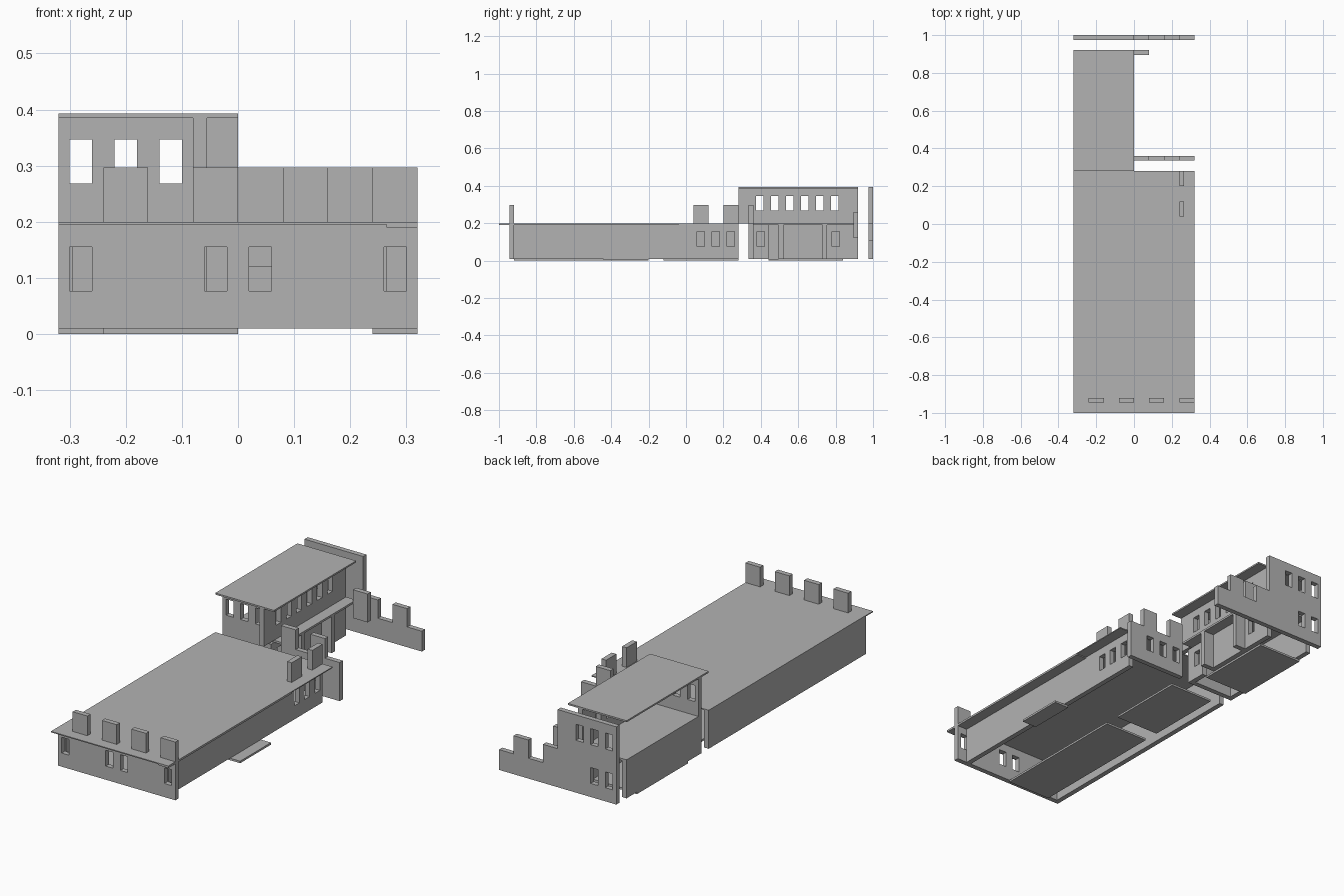
import bpy, bmesh
from mathutils import Vector

cube = bpy.data.objects.get("Cube")
if cube:
    bpy.data.objects.remove(cube, do_unlink=True)

stone = bpy.data.materials.new("plain grey")
stone.use_nodes = True
GREY = (0.45, 0.45, 0.45, 1)
stone.diffuse_color = GREY
stone.node_tree.nodes["Principled BSDF"].inputs["Base Color"].default_value = GREY

T = 0.025              # wall thickness
BASE = 0.01            # wall foot
EAVE = 0.2             # top of the lower storey
TOP = 0.385            # underside of the tower roof
MERLON = 0.297
LOW_WIN = (0.077, 0.155)
HIGH_WIN = (0.268, 0.347)


def finish(name, bm):
    bmesh.ops.recalc_face_normals(bm, faces=bm.faces)
    mesh = bpy.data.meshes.new(name)
    bm.to_mesh(mesh)
    bm.free()
    mesh.materials.append(stone)
    obj = bpy.data.objects.new(name, mesh)
    bpy.context.collection.objects.link(obj)
    return obj


def slab(name, x, y, z):
    bm = bmesh.new()
    bmesh.ops.create_cube(bm, size=1)
    for v in bm.verts:
        v.co = [lo + (c + 0.5) * (hi - lo) for c, (lo, hi) in zip(v.co, (x, y, z))]
    return finish(name, bm)


def wall(name, axis, start, solids, holes=()):
    """Wall along 'x' or 'y': union of rectangles (a0, a1, z0, z1) minus holes."""
    rects = list(solids) + list(holes)
    aa = sorted({a for r in rects for a in r[:2]})
    zz = sorted({z for r in rects for z in r[2:]})

    def inside(a, z, group):
        return any(r[0] < a < r[1] and r[2] < z < r[3] for r in group)

    def place(a, z):
        return (a, start, z) if axis == "x" else (start, a, z)

    bm = bmesh.new()
    for a0, a1 in zip(aa, aa[1:]):
        for z0, z1 in zip(zz, zz[1:]):
            a, z = (a0 + a1) / 2, (z0 + z1) / 2
            if inside(a, z, solids) and not inside(a, z, holes):
                corners = ((a0, z0), (a1, z0), (a1, z1), (a0, z1))
                bm.faces.new([bm.verts.new(place(*c)) for c in corners])
    bmesh.ops.remove_doubles(bm, verts=bm.verts, dist=0.0001)
    # Thicken the flat outline into a wall
    grown = bmesh.ops.extrude_face_region(bm, geom=bm.faces[:], use_keep_orig=True)
    move = Vector((0, T, 0)) if axis == "x" else Vector((T, 0, 0))
    new_verts = [g for g in grown["geom"] if isinstance(g, bmesh.types.BMVert)]
    bmesh.ops.translate(bm, verts=new_verts, vec=move)
    return finish(name, bm)


def windows(centres, heights):
    return [(c - 0.02, c + 0.02, *heights) for c in centres]


def merlons(starts, low, high):
    return [(s, s + 0.08, low, high) for s in starts]


# Long hall: walls, battlements and roof
wall("hall_front_wall", "x", -0.945,
     [(-0.32, 0.32, BASE, EAVE)] + merlons((-0.24, -0.08, 0.08, 0.24), EAVE, MERLON),
     windows((-0.28, -0.04, 0.04, 0.28), LOW_WIN))
wall("hall_right_wall", "y", -0.32, [(-0.92, 0.28, BASE, 0.195)])
wall("hall_left_wall", "y", 0.24,
     [(-0.92, 0.28, BASE, EAVE)] + merlons((0.04, 0.20), EAVE, MERLON),
     windows((0.08, 0.16, 0.24), LOW_WIN))
slab("hall_roof", (-0.32, 0.32), (-1, 0.28), (0.195, EAVE))
slab("porch_roof", (0.265, 0.32), (-1, -0.04), (0.19, 0.195))

# Floor plates
slab("hall_front_floor", (-0.24, 0), (-0.92, -0.2), (0, BASE))
slab("hall_back_floor", (-0.24, 0), (-0.12, 0.28), (0, BASE))
slab("porch_step", (0.24, 0.32), (-0.44, -0.2), (0, BASE))
slab("tower_floor", (-0.32, -0.08), (0.44, 0.84), (0, BASE))

# Battlemented yard wall beside the tower
wall("yard_wall", "x", 0.335,
     [(0, 0.32, BASE, EAVE)] + merlons((0, 0.16), EAVE, MERLON),
     windows((0.04, 0.12, 0.20), LOW_WIN))

# Tower: walls, balcony floor, fins and roof
bays = (-0.28, -0.20, -0.12)
wall("tower_front_wall", "x", 0.335, [(-0.32, -0.08, BASE, TOP)],
     windows(bays, HIGH_WIN))
wall("tower_right_wall", "y", -0.32, [(0.36, 0.92, BASE, 0.19)])
wall("tower_lower_left_wall", "y", -0.08,
     [(0.335, 0.92, BASE, 0.19)],
     windows((0.40, 0.80), LOW_WIN) + [(0.44, 0.495, BASE, 0.19)])
wall("tower_upper_left_wall", "y", -0.08, [(0.28, 0.92, EAVE, TOP)],
     windows([0.395 + 0.08 * i for i in range(6)], HIGH_WIN))
slab("balcony_floor", (-0.32, 0), (0.36, 0.92), (0.19, EAVE))
for i, y in enumerate((0.495, 0.73)):
    wall(f"balcony_fin_{i + 1}", "x", y, [(-0.055, 0, BASE, 0.19)])
slab("tower_roof", (-0.32, 0), (0.28, 0.92), (TOP, 0.393))
slab("hanging_panel", (0, 0.08), (0.895, 0.92), (0.12, 0.26))

# Stepped back wall
wall("back_wall", "x", 0.975,
     [(-0.32, 0, BASE, 0.393), (0, 0.32, BASE, 0.11)] + merlons((0, 0.16), 0.11, EAVE),
     windows(bays, HIGH_WIN) + windows(bays[:2], LOW_WIN))
